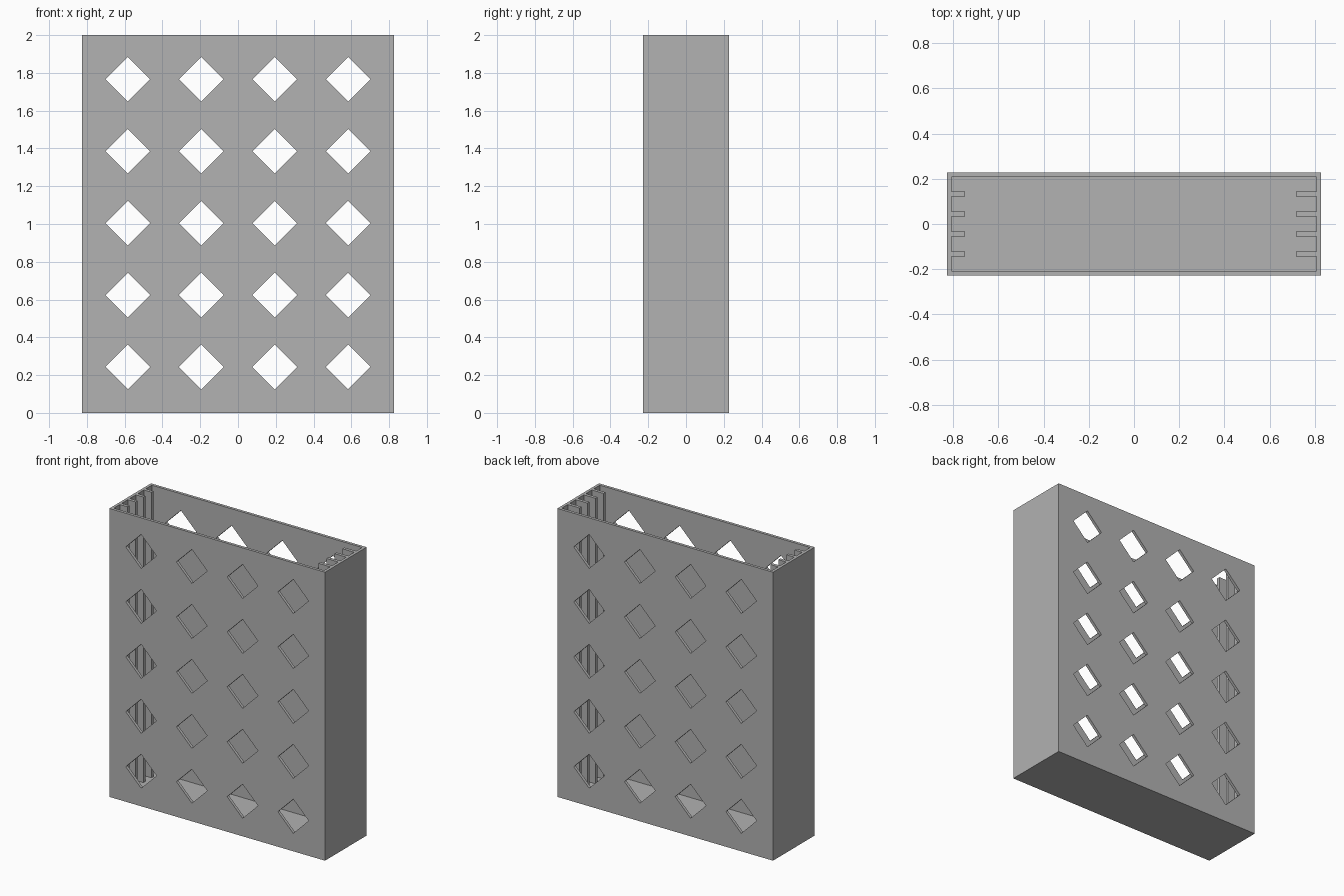
import bpy, bmesh
from mathutils import Vector

if "Cube" in bpy.data.objects:
    bpy.data.objects.remove(bpy.data.objects["Cube"], do_unlink=True)

WIDTH, DEPTH, HEIGHT, WALL = 1.654, 0.456, 2.0, 0.02
RIB_YS = (-0.132, -0.044, 0.044, 0.132)
RIB_HALF = 0.011
LEFT_RIB_END, RIGHT_RIB_END = 0.717, -0.748
HOLE_PITCH_X, HOLE_PITCH_Z, HOLE_Z, HOLE_RADIUS = 0.389, 0.381, 0.243, 0.118

grey = bpy.data.materials.new("plain grey")
grey.use_nodes = True
grey.diffuse_color = (0.445, 0.445, 0.445, 1)
grey.node_tree.nodes["Principled BSDF"].inputs["Base Color"].default_value = grey.diffuse_color


def prisms(name, outlines, sweep):
    """Closed prisms from flat outlines swept along a vector."""
    bm = bmesh.new()
    for outline in outlines:
        face = bm.faces.new([bm.verts.new(p) for p in outline])
        swept = bmesh.ops.extrude_face_region(bm, geom=[face], use_keep_orig=True)
        moved = [v for v in swept["geom"] if isinstance(v, bmesh.types.BMVert)]
        bmesh.ops.translate(bm, verts=moved, vec=Vector(sweep))
    bmesh.ops.recalc_face_normals(bm, faces=bm.faces)
    mesh = bpy.data.meshes.new(name)
    bm.to_mesh(mesh)
    bm.free()
    mesh.materials.append(grey)
    obj = bpy.data.objects.new(name, mesh)
    bpy.context.collection.objects.link(obj)
    return obj


def cut(body, cutter):
    """Subtract a cutter and remove it."""
    mod = body.modifiers.new("cut", 'BOOLEAN')
    mod.operation, mod.solver, mod.object = 'DIFFERENCE', 'EXACT', cutter
    cutter.hide_render = True
    bpy.context.view_layer.objects.active = body
    bpy.ops.object.modifier_apply(modifier=mod.name)
    bpy.data.objects.remove(cutter, do_unlink=True)


# Outer block
hx, hy = WIDTH / 2, DEPTH / 2
box = prisms("slotted_box", [[(-hx, -hy, 0), (hx, -hy, 0), (hx, hy, 0), (-hx, hy, 0)]],
             (0, 0, HEIGHT))

# Open cavity, its outline stepping around the divider ribs on both end walls
ix, iy = hx - WALL, hy - WALL


def comb_side(wall_x, rib_x):
    points = [(wall_x, -iy, WALL)]
    for y in RIB_YS:
        low, high = y - RIB_HALF, y + RIB_HALF
        points += [(wall_x, low, WALL), (rib_x, low, WALL),
                   (rib_x, high, WALL), (wall_x, high, WALL)]
    return points + [(wall_x, iy, WALL)]


outline = comb_side(ix, LEFT_RIB_END) + comb_side(-ix, RIGHT_RIB_END)[::-1]
cut(box, prisms("cavity_cutter", [outline], (0, 0, HEIGHT)))

# Diamond holes through the front and back walls
diamonds = []
for col in range(4):
    for row in range(5):
        x = (col - 1.5) * HOLE_PITCH_X
        z = HOLE_Z + row * HOLE_PITCH_Z
        diamonds.append([(x + dx * HOLE_RADIUS, -hy - 0.1, z + dz * HOLE_RADIUS)
                         for dx, dz in ((1, 0), (0, 1), (-1, 0), (0, -1))])
cut(box, prisms("hole_cutter", diamonds, (0, DEPTH + 0.2, 0)))
